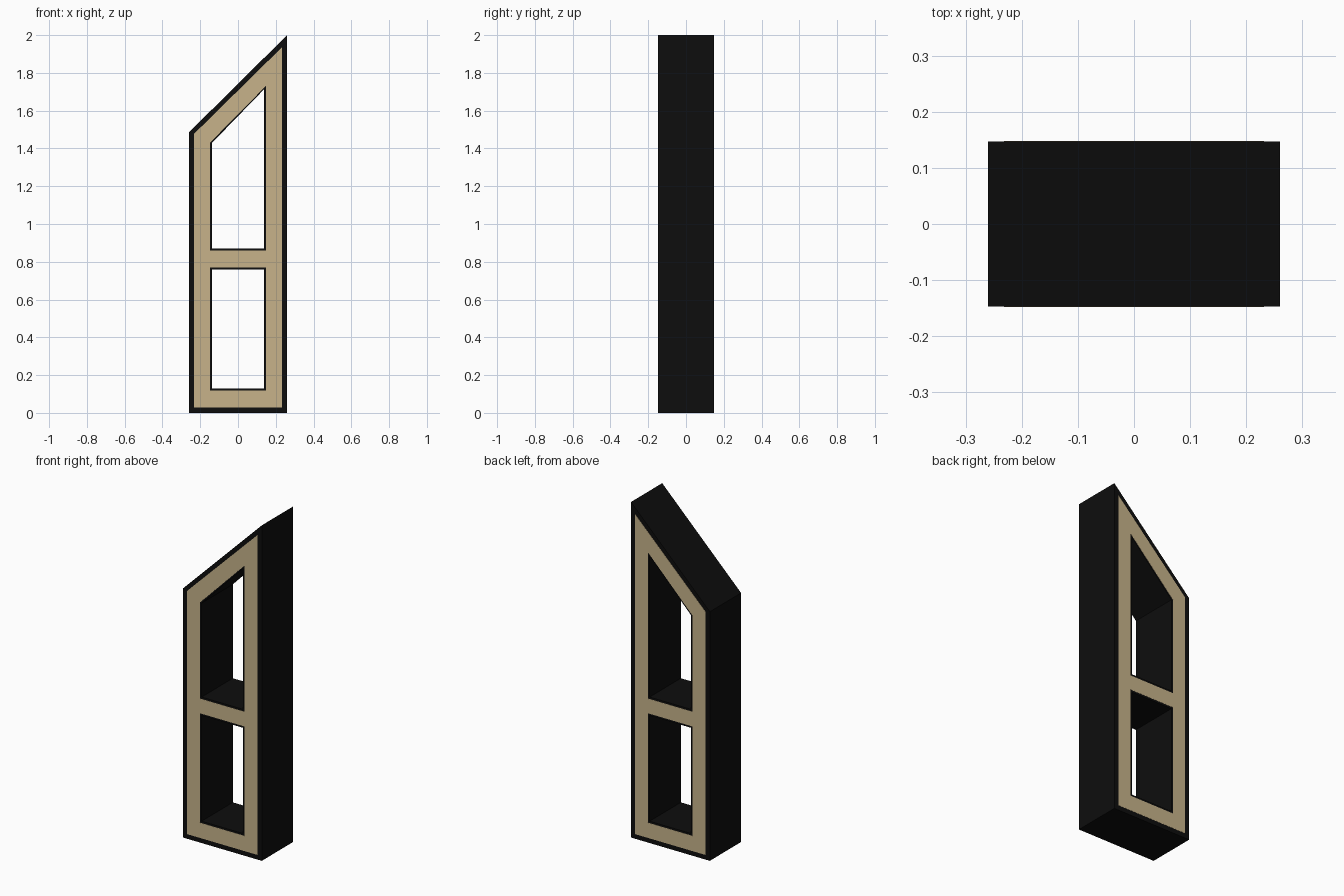
import bpy
from math import radians
from mathutils import Matrix

default = bpy.data.objects.get("Cube")
if default:
    bpy.data.objects.remove(default, do_unlink=True)


def material(name, rgb):
    mat = bpy.data.materials.new(name)
    mat.use_nodes = True
    mat.diffuse_color = (*rgb, 1)
    mat.node_tree.nodes["Principled BSDF"].inputs["Base Color"].default_value = (*rgb, 1)
    return mat


def outline(half_width, bottom, top_left, top_right):
    """Four-sided outline with a slanted top, in x and z."""
    return [(-half_width, bottom), (half_width, bottom),
            (half_width, top_right), (-half_width, top_left)]


def slab(name, outer, holes, half_depth, y, mat):
    """Extrude an outline with openings along y and turn it into a mesh."""
    curve = bpy.data.curves.new(name + "_profile", "CURVE")
    curve.dimensions = "2D"
    curve.fill_mode = "BOTH"
    curve.extrude = half_depth
    for points in [outer] + holes:
        spline = curve.splines.new("POLY")
        spline.points.add(len(points) - 1)
        for point, (x, z) in zip(spline.points, points):
            point.co = (x, z, 0, 1)
        spline.use_cyclic_u = True
    helper = bpy.data.objects.new(name + "_helper", curve)
    bpy.context.collection.objects.link(helper)
    graph = bpy.context.evaluated_depsgraph_get()
    mesh = bpy.data.meshes.new_from_object(helper.evaluated_get(graph))
    bpy.data.objects.remove(helper, do_unlink=True)
    bpy.data.curves.remove(curve)

    mesh.transform(Matrix.Translation((0, y, 0)) @ Matrix.Rotation(radians(90), 4, "X"))
    mesh.materials.clear()
    mesh.materials.append(mat)
    for face in mesh.polygons:
        face.use_smooth = False
    obj = bpy.data.objects.new(name, mesh)
    bpy.context.collection.objects.link(obj)
    return obj


black = material("black", (0.004, 0.004, 0.004))
tan = material("tan", (0.57, 0.45, 0.255))

half_depth = 0.148
proud = 0.001

# Deep black frame with two openings
slab("window_frame",
     outline(0.26, 0, 1.485, 2.0),
     [outline(0.137, 0.13, 0.76, 0.76), outline(0.137, 0.87, 1.43, 1.712)],
     half_depth - proud, 0, black)

# Thin tan facing on the front and the back
for name, side in (("front_facing", -1), ("back_facing", 1)):
    slab(name,
         outline(0.232, 0.028, 1.478, 1.935),
         [outline(0.147, 0.119, 0.771, 0.771), outline(0.147, 0.859, 1.432, 1.73)],
         proud, side * (half_depth - proud), tan)
